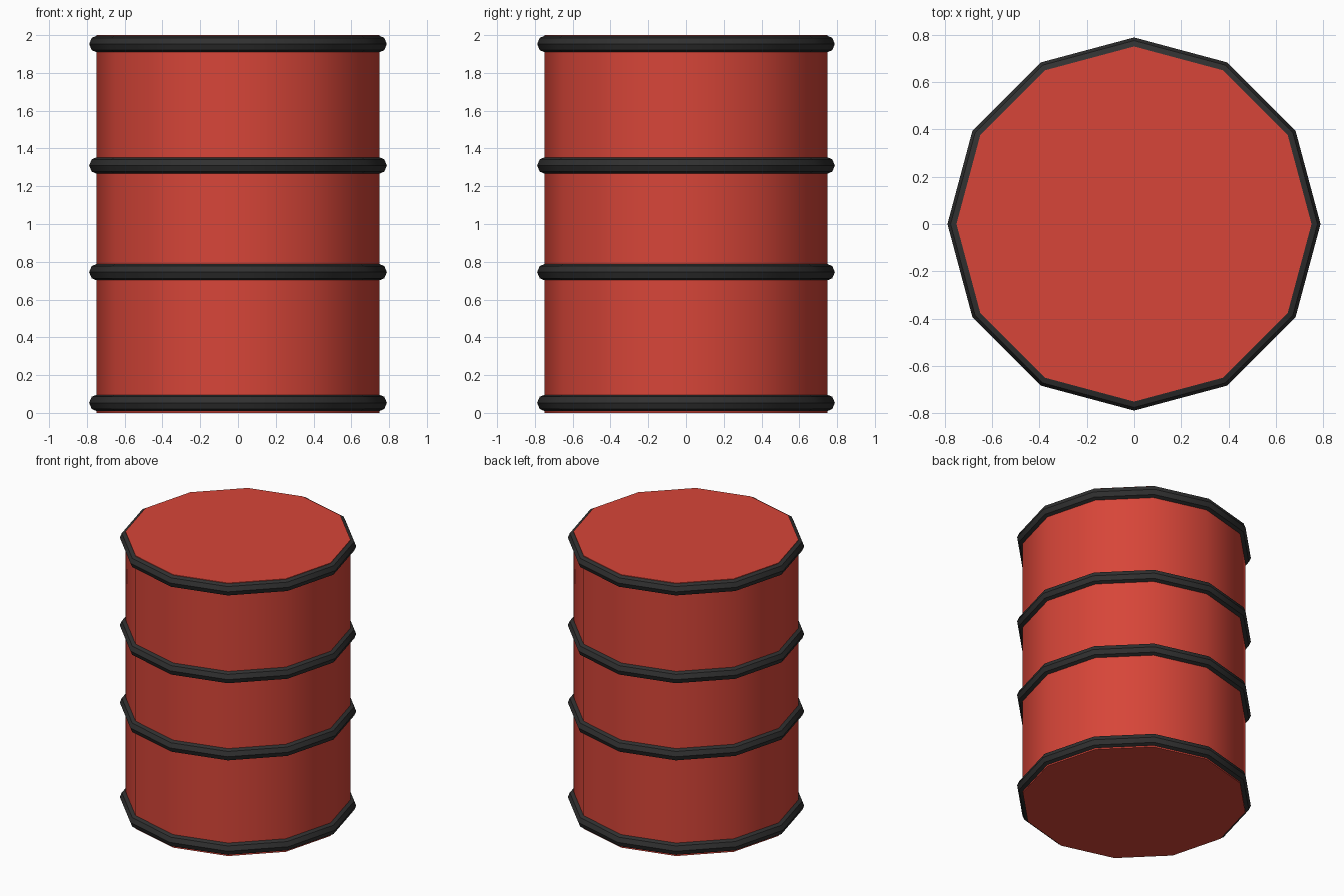
import bpy
import math

if "Cube" in bpy.data.objects:
    bpy.data.objects.remove(bpy.data.objects["Cube"])


def material(name, color):
    m = bpy.data.materials.new(name)
    m.diffuse_color = (*color, 1)
    m.use_nodes = True
    m.node_tree.nodes["Principled BSDF"].inputs["Base Color"].default_value = m.diffuse_color
    return m


red = material("red paint", (0.68, 0.06, 0.04))
black = material("black rubber", (0.03, 0.03, 0.03))


def finish(name, mat):
    ob = bpy.context.object
    ob.name = name
    ob.data.materials.append(mat)
    bpy.ops.object.shade_smooth_by_angle(angle=math.radians(35))
    return ob


# Twelve-sided drum body with closed ends
bpy.ops.mesh.primitive_cylinder_add(vertices=12, radius=0.75, depth=2, location=(0, 0, 1))
finish("drum_body", red)

# Four hoops: bottom rim, two ribs and top rim
for name, z in (("bottom_rim", 0.053), ("lower_rib", 0.745),
                ("upper_rib", 1.31), ("top_rim", 1.953)):
    bpy.ops.mesh.primitive_torus_add(major_segments=12, minor_segments=8,
                                     major_radius=0.742, minor_radius=0.046,
                                     location=(0, 0, z))
    finish(name, black)

# Turn the body so its corners match the hoops (a corner on each axis)
bpy.data.objects["drum_body"].rotation_euler.z = 0
